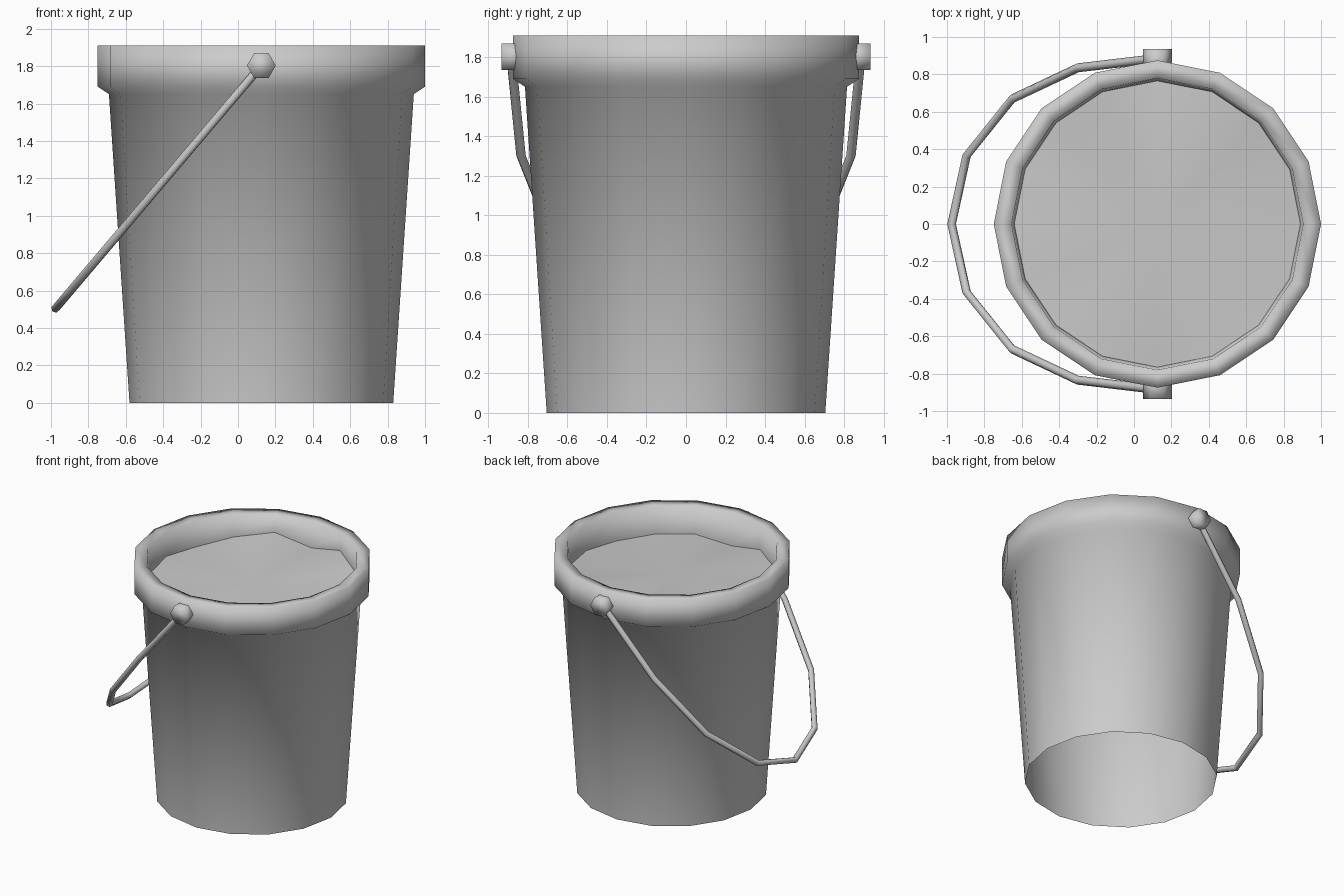
import bpy, bmesh, math
from mathutils import Matrix, Vector

if "Cube" in bpy.data.objects:
    bpy.data.objects.remove(bpy.data.objects["Cube"])

CX = 0.125      # bucket axis
SIDES = 16


def finish(name, bm, smooth=True):
    me = bpy.data.meshes.new(name)
    bmesh.ops.recalc_face_normals(bm, faces=bm.faces)
    for f in bm.faces:
        f.smooth = smooth
    bm.to_mesh(me)
    bm.free()
    ob = bpy.data.objects.new(name, me)
    bpy.context.collection.objects.link(ob)
    return ob


def ring(bm, r, z, wobble=None):
    out = []
    for i in range(SIDES):
        a = 2 * math.pi * i / SIDES
        h = wobble[i] if wobble else z
        out.append(bm.verts.new((CX + r * math.cos(a), r * math.sin(a), h)))
    return out


def bridge(bm, rings):
    for a, b in zip(rings, rings[1:]):
        for i in range(SIDES):
            j = (i + 1) % SIDES
            bm.faces.new((a[i], a[j], b[j], b[i]))


# Uneven height of the contents where they meet the bucket wall
level = [1.70, 1.71, 1.74, 1.78, 1.70, 1.77, 1.73, 1.70,
         1.72, 1.71, 1.70, 1.72, 1.65, 1.69, 1.685, 1.68]

# Tapered shell with thick rim, open underneath
bm = bmesh.new()
profile = [(0.705, 0), (0.815, 1.65), (0.875, 1.69), (0.875, 1.91), (0.78, 1.905)]
rings = [ring(bm, r, z) for r, z in profile]
rings.append(ring(bm, 0.765, 0, level))
bridge(bm, rings)
finish("bucket_shell", bm)

# Contents: shallow fan closing the top
bm = bmesh.new()
edge = ring(bm, 0.765, 0, level)
mid = bm.verts.new((CX, 0, sum(level) / SIDES))
for i in range(SIDES):
    bm.faces.new((edge[i], edge[(i + 1) % SIDES], mid))
finish("contents_surface", bm)

# Hexagonal handle pivots
for side, label in ((-1, "front"), (1, "back")):
    bm = bmesh.new()
    place = (Matrix.Translation((CX, side * 0.875, 1.803))
             @ Matrix.Rotation(math.pi / 2, 4, 'X') @ Matrix.Rotation(math.pi / 2, 4, 'Z'))
    bmesh.ops.create_cone(bm, cap_ends=True, segments=6, radius1=0.077,
                          radius2=0.077, depth=0.12, matrix=place)
    # make the hexagon points lie along x
    if max(v.co.x for v in bm.verts) < CX + 0.07:
        bmesh.ops.rotate(bm, verts=bm.verts, cent=(CX, 0, 1.803),
                         matrix=Matrix.Rotation(math.pi / 6, 3, 'Y'))
    finish("handle_pivot_" + label, bm)

# Wire handle hanging in a slanted plane
half = [(0.125, 0.885), (-0.30, 0.835), (-0.65, 0.67), (-0.895, 0.365)]
path = half + [(-0.975, 0)] + [(x, -y) for x, y in reversed(half)]
cu = bpy.data.curves.new("wire_handle", 'CURVE')
cu.dimensions = '3D'
cu.bevel_depth = 0.024
cu.bevel_resolution = 1
cu.use_fill_caps = True
sp = cu.splines.new('POLY')
sp.points.add(len(path) - 1)
for p, (x, y) in zip(sp.points, path):
    p.co = (x, y, 1.803 + (x - CX) * 1.18, 1)
sp.use_smooth = True
bpy.context.collection.objects.link(bpy.data.objects.new("wire_handle", cu))
